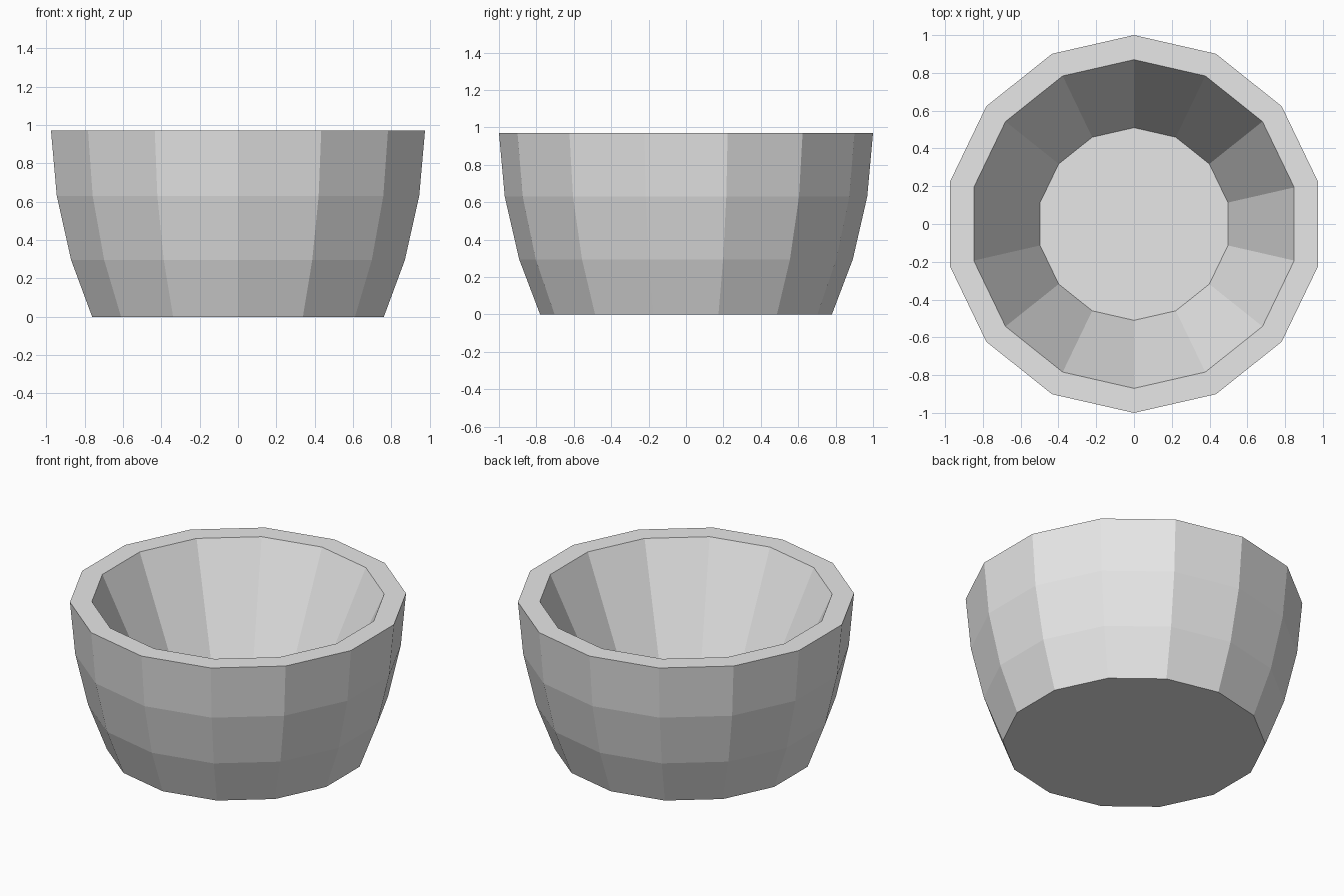
import bpy, bmesh, math

if "Cube" in bpy.data.objects:
    bpy.data.objects.remove(bpy.data.objects["Cube"])

SIDES = 14
# (radius, height) from the outer foot, over the rim, down to the inner floor
PROFILE = [(0.78, 0.0), (0.892, 0.295), (0.969, 0.63), (1.0, 0.97),
           (0.87, 0.97), (0.51, 0.18)]

mat = bpy.data.materials.new("light grey")
mat.diffuse_color = (0.8, 0.8, 0.8, 1)
mat.use_nodes = True
mat.node_tree.nodes["Principled BSDF"].inputs["Base Color"].default_value = mat.diffuse_color

# Bowl: stacked rings with a vertex on the y axis
bm = bmesh.new()
rings = []
for r, z in PROFILE:
    ring = []
    for i in range(SIDES):
        a = math.pi / 2 + 2 * math.pi * i / SIDES
        ring.append(bm.verts.new((r * math.cos(a), r * math.sin(a), z)))
    rings.append(ring)
for lower, upper in zip(rings, rings[1:]):
    for i in range(SIDES):
        j = (i + 1) % SIDES
        bm.faces.new((lower[i], lower[j], upper[j], upper[i]))

# Flat underside and inner floor
bm.faces.new(rings[0][::-1])
bm.faces.new(rings[-1])
bmesh.ops.recalc_face_normals(bm, faces=bm.faces[:])

mesh = bpy.data.meshes.new("bowl")
bm.to_mesh(mesh)
bm.free()
mesh.materials.append(mat)
bowl = bpy.data.objects.new("bowl", mesh)
bpy.context.collection.objects.link(bowl)
